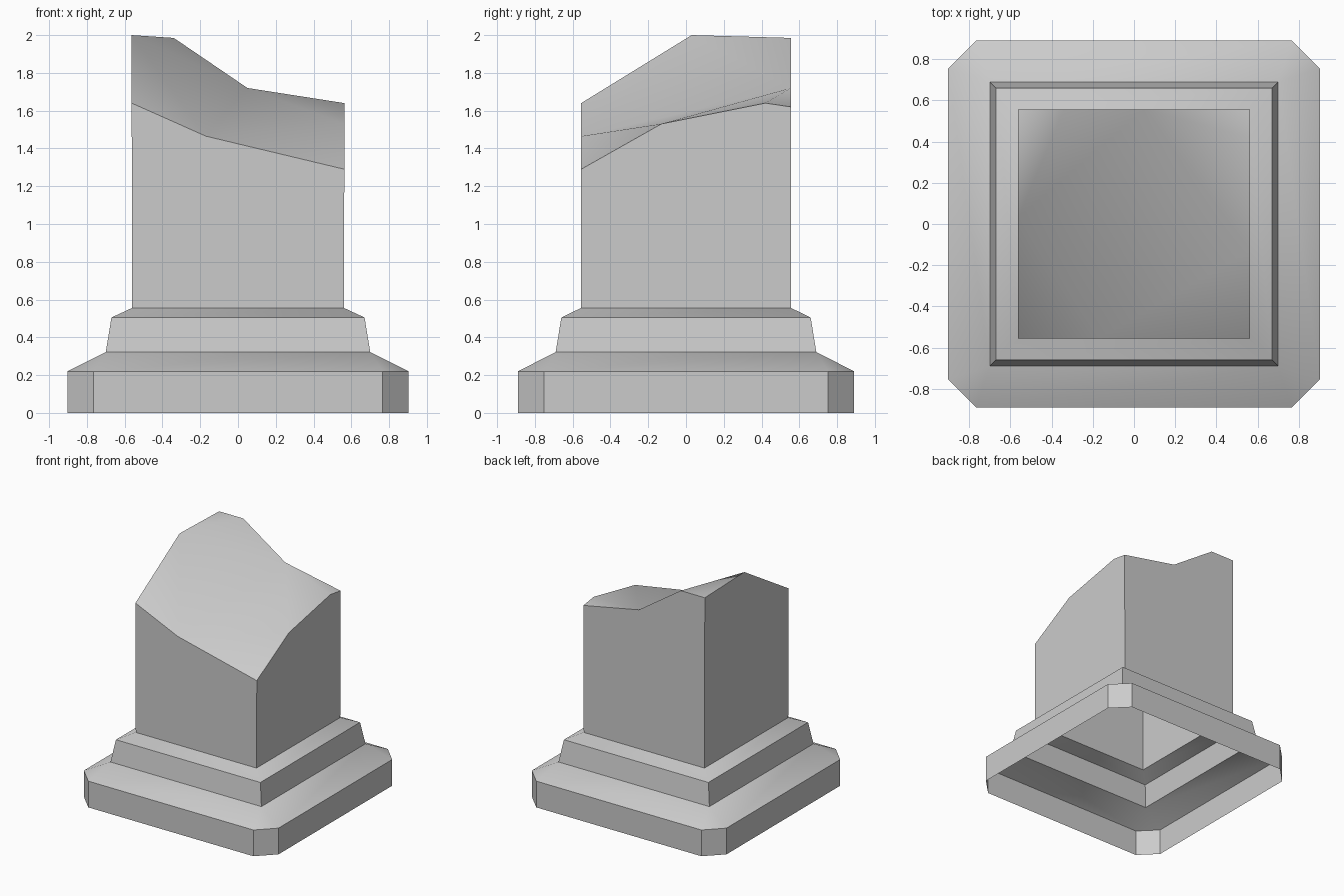
import bpy
import bmesh

cube = bpy.data.objects.get("Cube")
if cube:
    bpy.data.objects.remove(cube, do_unlink=True)

stone = bpy.data.materials.new("grey stone")
stone.use_nodes = True
grey = (0.6, 0.6, 0.6, 1)
stone.diffuse_color = grey
stone.node_tree.nodes["Principled BSDF"].inputs["Base Color"].default_value = grey

SIGNS = ((-1, -1), (1, -1), (1, 1), (-1, 1))  # corners, counter-clockwise


def square(bm, hx, hy, z):
    return [bm.verts.new((sx * hx, sy * hy, z)) for sx, sy in SIGNS]


def chamfered(bm, hx, hy, z, cut):
    """Eight-point ring: two points for each cut corner."""
    ring = []
    for sx, sy in SIGNS:
        pair = [(sx * hx, sy * (hy - cut), z), (sx * (hx - cut), sy * hy, z)]
        ring += [bm.verts.new(p) for p in (pair if sx == sy else pair[::-1])]
    return ring


def bridge(bm, low, high):
    n = len(low)
    for i in range(n):
        j = (i + 1) % n
        bm.faces.new((low[i], low[j], high[j], high[i]))


def finish(bm, name):
    mesh = bpy.data.meshes.new(name)
    bm.to_mesh(mesh)
    bm.free()
    obj = bpy.data.objects.new(name, mesh)
    bpy.context.collection.objects.link(obj)
    mesh.materials.append(stone)
    bpy.ops.object.select_all(action="DESELECT")
    obj.select_set(True)
    bpy.context.view_layer.objects.active = obj
    bpy.ops.object.shade_smooth_by_angle(angle=0.73)


# Plinth: open underneath, chamfered corners, sloped up to a square
bm = bmesh.new()
foot = chamfered(bm, 0.903, 0.89, 0, 0.137)
rim = chamfered(bm, 0.903, 0.89, 0.22, 0.137)
neck = square(bm, 0.70, 0.69, 0.322)
bridge(bm, foot, rim)
for i in range(4):
    j = (i + 1) % 4
    bm.faces.new((rim[2 * i], rim[2 * i + 1], neck[i]))
    bm.faces.new((rim[2 * i + 1], rim[2 * j], neck[j], neck[i]))
finish(bm, "plinth")

# Moulding: tapered step with a shallow sloped shoulder
bm = bmesh.new()
rings = [square(bm, *size) for size in
         ((0.70, 0.69, 0.322), (0.67, 0.66, 0.505), (0.56, 0.555, 0.556))]
for low, high in zip(rings, rings[1:]):
    bridge(bm, low, high)
finish(bm, "moulding")

# Shaft: square walls rising to a broken edge
bm = bmesh.new()
X, Y = 0.563, 0.555
base = square(bm, 0.56, Y, 0.556)
edge = {
    "front_right": (-X, -Y, 1.64), "front_mid": (-0.17, -Y, 1.465),
    "front_left": (X, -Y, 1.29), "left_mid": (X, -0.13, 1.53),
    "left_rear": (X, 0.42, 1.64), "back_left": (X, Y, 1.62),
    "back_mid": (0.05, Y, 1.72), "back_high": (-0.34, Y, 1.985),
    "back_right": (-X, Y, 1.985), "peak": (-X, 0.03, 2.0),
}
v = {key: bm.verts.new(co) for key, co in edge.items()}
walls = (
    "front_right front_mid front_left",
    "front_left left_mid left_rear back_left",
    "back_left back_mid back_high back_right",
    "back_right peak front_right",
)
for i, wall in enumerate(walls):
    top = [v[key] for key in wall.split()]
    bm.faces.new([base[i], base[(i + 1) % 4]] + top[::-1])

# Fractured top surface
for tri in (
    "front_mid front_left left_mid",
    "left_rear back_left back_mid",
    "back_high back_right peak",
    "front_right front_mid peak",
    "front_mid back_mid peak",
    "back_mid back_high peak",
    "front_mid left_mid back_mid",
    "left_mid left_rear back_mid",
):
    bm.faces.new([v[key] for key in tri.split()])
finish(bm, "broken_shaft")
